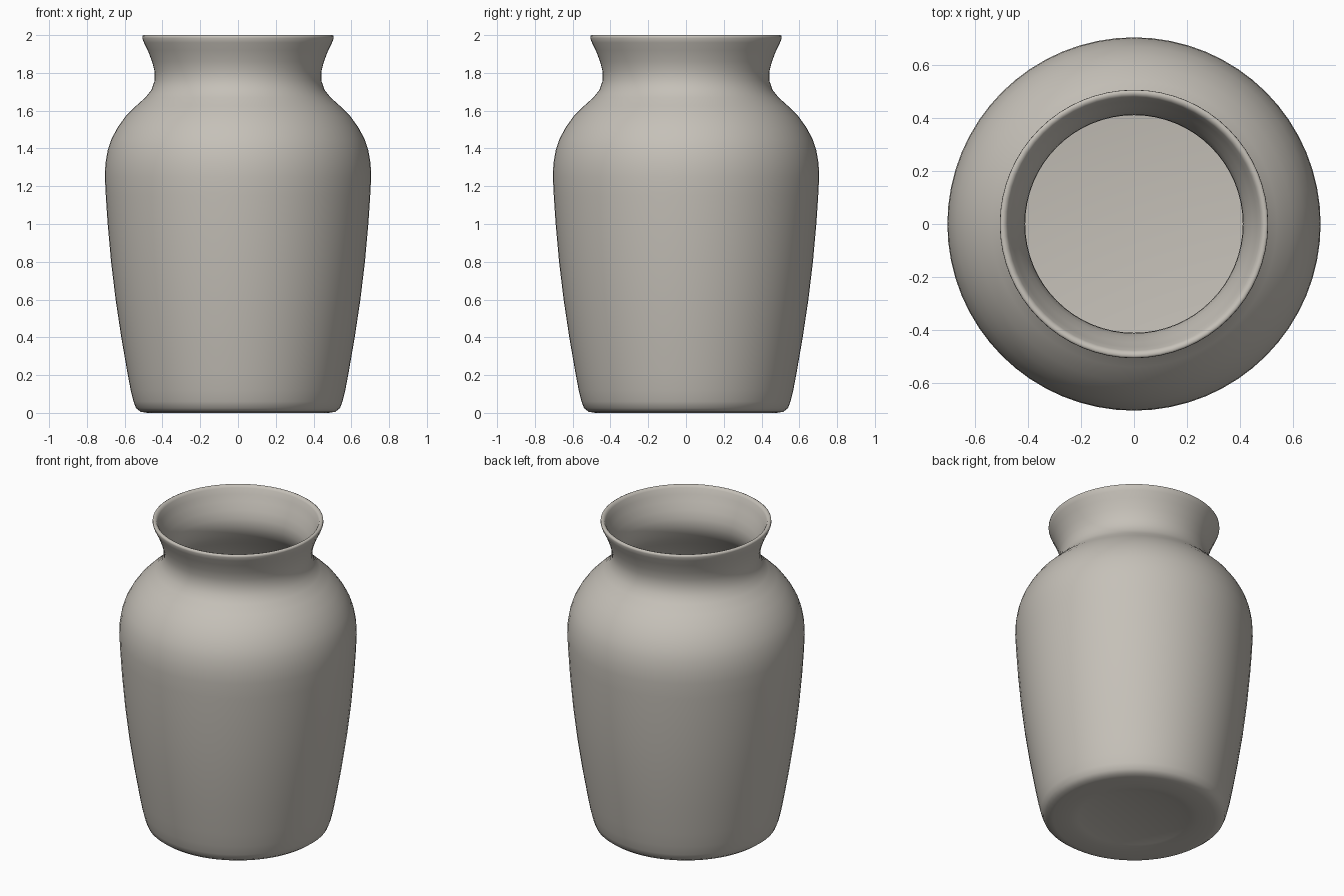
import bpy, bmesh, math

SEGMENTS = 64

# Closed wall profile (radius, height): underside, outer wall, rim, inner wall, floor
underside = [(0, 0.025), (0.27, 0.022), (0.33, 0.006), (0.38, 0.0)]
outer = [(0.48, 0.0), (0.515, 0.006), (0.54, 0.025), (0.553, 0.06), (0.568, 0.12),
         (0.585, 0.21), (0.618, 0.4), (0.648, 0.6), (0.672, 0.8), (0.69, 1.0),
         (0.70, 1.15), (0.705, 1.25), (0.702, 1.32), (0.69, 1.39), (0.67, 1.45),
         (0.638, 1.51), (0.595, 1.57), (0.54, 1.625), (0.49, 1.67), (0.458, 1.71),
         (0.441, 1.76), (0.442, 1.81), (0.455, 1.86), (0.478, 1.92), (0.498, 1.96)]
rim = [(0.507, 1.985), (0.506, 1.996), (0.498, 2.0), (0.486, 1.997), (0.478, 1.985)]
inner = [(0.465, 1.95), (0.448, 1.91), (0.427, 1.86), (0.413, 1.81), (0.411, 1.76),
         (0.43, 1.70), (0.468, 1.65), (0.52, 1.60), (0.575, 1.545), (0.615, 1.49),
         (0.645, 1.43), (0.664, 1.37), (0.674, 1.25), (0.66, 1.0), (0.642, 0.8),
         (0.618, 0.6), (0.588, 0.4), (0.555, 0.21), (0.53, 0.09), (0.50, 0.055),
         (0.45, 0.045), (0, 0.045)]
profile = underside + outer + rim + inner

# Revolve the profile around z
bm = bmesh.new()
rings = []
for r, z in profile:
    if r == 0:
        rings.append([bm.verts.new((0, 0, z))] * SEGMENTS)
    else:
        rings.append([bm.verts.new((r * math.cos(2 * math.pi * i / SEGMENTS),
                                    r * math.sin(2 * math.pi * i / SEGMENTS), z))
                      for i in range(SEGMENTS)])
for a, b in zip(rings, rings[1:]):
    for i in range(SEGMENTS):
        j = (i + 1) % SEGMENTS
        corners = list(dict.fromkeys((a[i], a[j], b[j], b[i])))
        bm.faces.new(corners).smooth = True
bmesh.ops.recalc_face_normals(bm, faces=bm.faces)

mesh = bpy.data.meshes.new("vase")
bm.to_mesh(mesh)
bm.free()
vase = bpy.data.objects.new("vase", mesh)
bpy.context.collection.objects.link(vase)

# Warm grey clay
clay = bpy.data.materials.new("warm grey clay")
clay.diffuse_color = (0.56, 0.53, 0.48, 1)
mesh.materials.append(clay)
